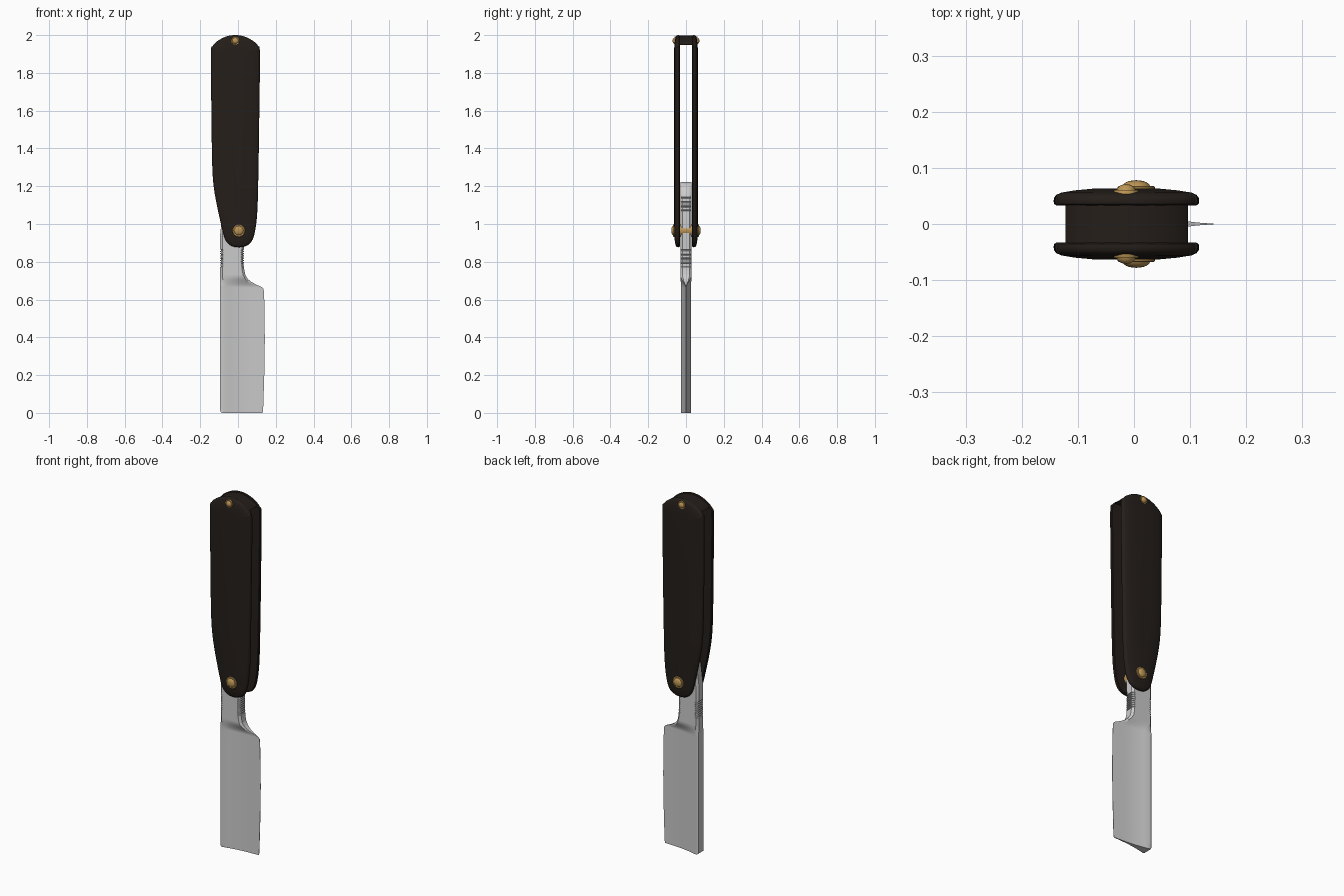
import bpy, bmesh, math
from mathutils import Vector

if "Cube" in bpy.data.objects:
    bpy.data.objects.remove(bpy.data.objects["Cube"])


def material(name, rgb):
    m = bpy.data.materials.new(name)
    m.diffuse_color = (*rgb, 1)
    m.use_nodes = True
    m.node_tree.nodes["Principled BSDF"].inputs["Base Color"].default_value = m.diffuse_color
    return m


DARK = material("dark_wood", (0.018, 0.013, 0.010))
BRASS = material("brass", (0.50, 0.30, 0.09))


def finish(bm, name, mat=None, angle=35):
    bmesh.ops.remove_doubles(bm, verts=bm.verts, dist=1e-5)
    bmesh.ops.recalc_face_normals(bm, faces=bm.faces)
    me = bpy.data.meshes.new(name)
    bm.to_mesh(me)
    bm.free()
    ob = bpy.data.objects.new(name, me)
    bpy.context.collection.objects.link(ob)
    if mat:
        me.materials.append(mat)
    bpy.ops.object.select_all(action='DESELECT')
    bpy.context.view_layer.objects.active = ob
    ob.select_set(True)
    bpy.ops.object.shade_smooth_by_angle(angle=math.radians(angle))
    return ob


def loft(rings, name, mat=None, angle=35):
    """Skin a list of closed rings and cap both ends."""
    bm = bmesh.new()
    vs = [[bm.verts.new(p) for p in r] for r in rings]
    n = len(vs[0])
    for a, b in zip(vs, vs[1:]):
        for i in range(n):
            bm.faces.new((a[i], a[(i + 1) % n], b[(i + 1) % n], b[i]))
    bm.faces.new(vs[0])
    bm.faces.new(vs[-1])
    return finish(bm, name, mat, angle)


def smooth_loop(pts, sub=6):
    """Closed Catmull-Rom curve through the points."""
    out, n = [], len(pts)
    for i in range(n):
        a, b, c, d = (Vector(pts[(i + k) % n]) for k in (-1, 0, 1, 2))
        for s in range(sub):
            t = s / sub
            out.append(0.5 * (2 * b + (c - a) * t + (2 * a - 5 * b + 4 * c - d) * t * t
                              + (3 * b - a - 3 * c + d) * t ** 3))
    return out


def interp(table, z):
    """Piecewise linear lookup."""
    for (z0, v0), (z1, v1) in zip(table, table[1:]):
        if z <= z1:
            return v0 + (v1 - v0) * max(0, (z - z0) / (z1 - z0))
    return table[-1][1]


# Handle scales: rounded outline with a softly crowned outer face
outline = smooth_loop([
    (-0.143, 1.90), (-0.141, 1.60), (-0.137, 1.33), (-0.130, 1.21), (-0.114, 1.11),
    (-0.090, 1.00), (-0.068, 0.92), (-0.038, 0.886), (0.0, 0.877), (0.038, 0.882),
    (0.070, 0.905), (0.090, 0.96), (0.103, 1.08), (0.109, 1.33), (0.113, 1.60),
    (0.116, 1.90), (0.106, 1.943), (0.074, 1.973), (0.030, 1.994), (-0.014, 2.0),
    (-0.058, 1.994), (-0.102, 1.973), (-0.134, 1.943)])


def inset(p, d):
    a = Vector((interp([(0.9, 0.008), (1.3, -0.014)], p.y), min(max(p.y, 0.98), 1.88)))
    return p + (a - p).normalized() * d


section = [(0.005, 0.033), (0.001, 0.036), (0, 0.041), (0.001, 0.047), (0.005, 0.052),
           (0.014, 0.056), (0.04, 0.060), (0.075, 0.063)]
for side, label in ((-1, "front_scale"), (1, "back_scale")):
    loft([[(q.x, side * y, q.y) for q in (inset(p, d) for p in outline)]
          for d, y in section], label, DARK)

# Spacer between the scales at the top
spacer = [(-0.122, 1.950), (0.096, 1.950), (0.090, 1.958), (0.070, 1.972), (0.030, 1.990),
          (-0.014, 1.997), (-0.058, 1.990), (-0.098, 1.972), (-0.116, 1.958)]
loft([[(x, y, z) for x, z in spacer] for y in (-0.034, 0.034)], "end_spacer", DARK)


# Brass pins: washer with a domed head on both sides
def pin(name, x, z, r, base, tip):
    prof = [(r, base), (r, tip - 0.012), (r * 0.94, tip - 0.010), (r * 0.74, tip - 0.010)]
    prof += [(r * 0.72 * math.cos(a), tip - 0.010 + 0.010 * math.sin(a))
             for a in (0.3, 0.65, 1.0, 1.3, 1.5)]
    half = prof[::-1]
    full = [(q, -y) for q, y in half] + prof
    loft([[(x + q * math.cos(t), y, z + q * math.sin(t))
           for t in (2 * math.pi * i / 32 for i in range(32))] for q, y in full], name, BRASS)


pin("pivot_pin", 0.004, 0.965, 0.033, 0.05, 0.078)
pin("top_pin", -0.014, 1.970, 0.022, 0.045, 0.071)

# Blade and tang: one skin from the point up to the tail
edge = [(0, 0.130), (0.012, 0.133), (0.2, 0.139), (0.39, 0.142), (0.6, 0.139), (0.655, 0.136),
        (0.665, 0.128), (0.68, 0.095), (0.695, 0.068), (0.71, 0.051), (0.73, 0.039), (0.76, 0.033),
        (0.88, 0.032), (1.0, 0.036), (1.15, 0.026), (1.19, 0.012), (1.21, -0.008), (1.222, -0.030)]
spine = [(0, -0.086), (0.004, -0.091), (0.012, -0.094), (0.95, -0.094), (1.05, -0.082),
         (1.15, -0.066), (1.20, -0.055), (1.222, -0.042)]
hollow = [(-0.094, 0.022), (-0.088, 0.026), (-0.075, 0.026), (-0.04, 0.0175), (0.0, 0.0105),
          (0.04, 0.006), (0.08, 0.0035), (0.142, 0.0008)]


def groove(z, start):
    """Depth of the thumb notches at height z."""
    k = (z - start) / 0.012
    return 0.005 if 0 <= k < 8 and k % 1 >= 0.5 else 0


heights = [z for z, _ in edge + spine] + [0.03, 0.1, 0.3, 0.5]
heights += [0.66 + 0.008 * i for i in range(12)]
for start in (0.768, 1.058):
    heights += [start + 0.006 * i + e for i in range(17) for e in (-0.0008, 0.0008)]
columns = [0, 0.03, 0.09, 0.2, 0.32, 0.45, 0.58, 0.7, 0.82, 0.91, 0.96, 1]
rings = []
for z in sorted(set(round(h, 4) for h in heights)):
    x0 = interp(spine, z) + groove(z, 0.768)
    x1 = interp(edge, z) - groove(z, 0.768) - groove(z, 1.058)
    s = min(max((z - 0.665) / 0.065, 0), 1)
    s = s * s * (3 - 2 * s)
    ring = []
    for t in columns:
        x = x0 + (x1 - x0) * t
        tang = 0.030 - 0.012 * max(0, 1 - min(t, 1 - t) / 0.09)
        ring.append((x, interp(hollow, x) * (1 - s) + tang * s, z))
    rings.append(ring + [(x, -y, z) for x, y, z in reversed(ring)])
loft(rings, "blade", None, 30)
